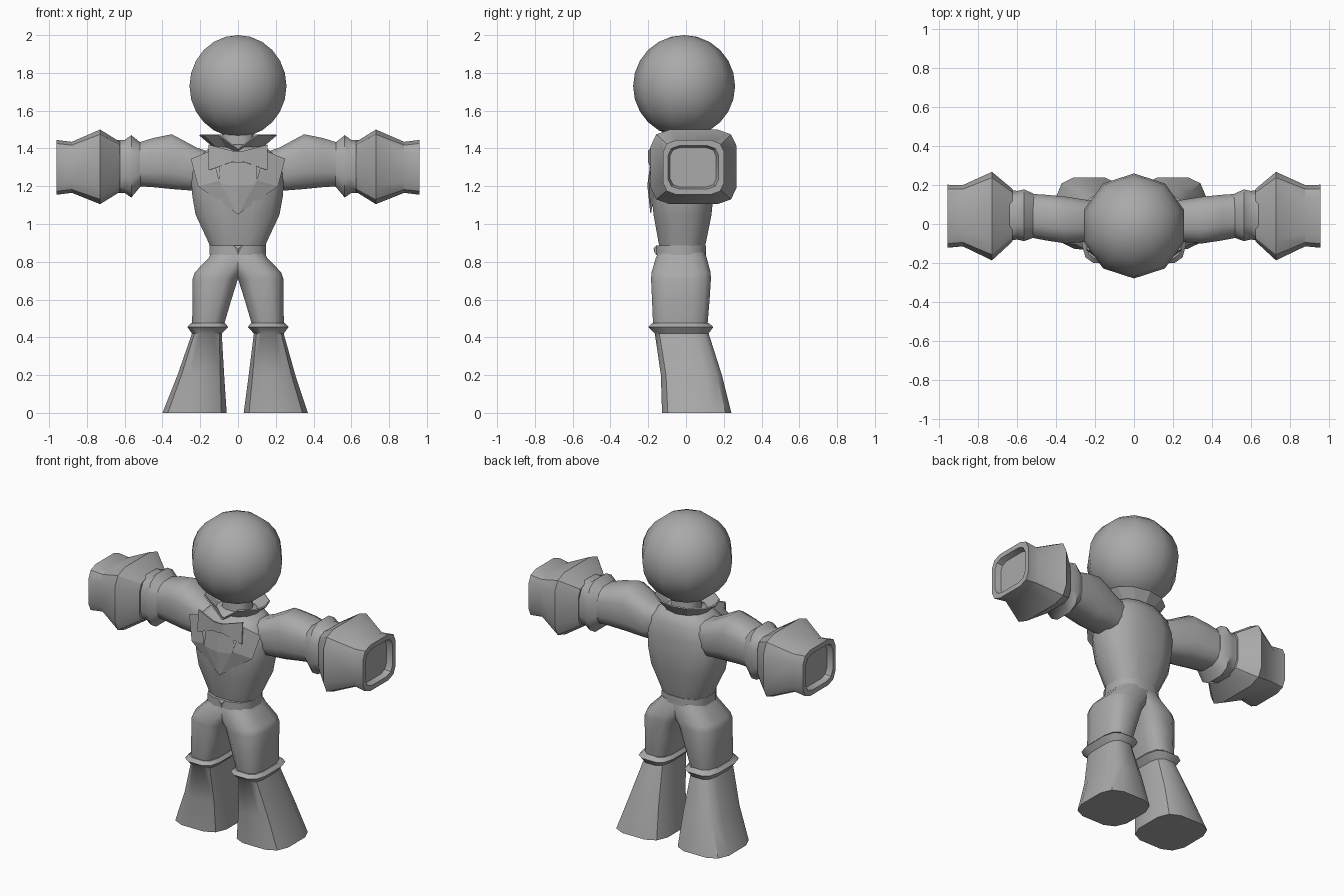
import bpy, bmesh, math

if "Cube" in bpy.data.objects:
    bpy.data.objects.remove(bpy.data.objects["Cube"])

grey = bpy.data.materials.new("plain_grey")
grey.diffuse_color = (0.4, 0.4, 0.4, 1)
grey.use_nodes = True
grey.node_tree.nodes["Principled BSDF"].inputs["Base Color"].default_value = grey.diffuse_color


def finish(name, bm, angle=38, recalc=True):
    if recalc:
        bmesh.ops.recalc_face_normals(bm, faces=bm.faces[:])
    mesh = bpy.data.meshes.new(name)
    bm.to_mesh(mesh)
    bm.free()
    ob = bpy.data.objects.new(name, mesh)
    bpy.context.collection.objects.link(ob)
    mesh.materials.append(grey)
    bpy.ops.object.select_all(action='DESELECT')
    ob.select_set(True)
    bpy.context.view_layer.objects.active = ob
    if angle:
        bpy.ops.object.shade_smooth_by_angle(angle=math.radians(angle))
    return ob


def section(power, n):
    """Unit rounded-square outline scaled to touch +-1."""
    pts = []
    for i in range(n):
        a = 2 * math.pi * (i + 0.5) / n
        pts.append([math.copysign(abs(f) ** (2 / power), f) for f in (math.cos(a), math.sin(a))])
    m = max(p[0] for p in pts)
    return [(p[0] / m, p[1] / m) for p in pts]


def loft(name, rings, axis='z', power=2.6, n=12, side=1, shift=None, angle=38):
    """Rings are (position, a0, a1, b0, b1); a, b are x, y or y, z."""
    bm = bmesh.new()
    loops = []
    for t, a0, a1, b0, b1 in rings:
        loop = []
        for u, v in section(power, n):
            a = (a0 + a1) / 2 + u * (a1 - a0) / 2
            b = (b0 + b1) / 2 + v * (b1 - b0) / 2
            co = (a * side + (shift(t) if shift else 0), b, t) if axis == 'z' else (t * side, a, b)
            loop.append(bm.verts.new(co))
        loops.append(loop)
    for lo, hi in zip(loops, loops[1:]):
        for i in range(n):
            j = (i + 1) % n
            bm.faces.new((lo[i], lo[j], hi[j], hi[i]))
    bm.faces.new(loops[0])
    bm.faces.new(loops[-1])
    return finish(name, bm, angle)


def facets(name, points, faces, mirror=False):
    """Small flat-faced piece, optionally mirrored across x, facing the front."""
    bm = bmesh.new()
    for s in ((1, -1) if mirror else (1,)):
        vs = [bm.verts.new((x * s, y, z)) for x, y, z in points]
        for f in faces:
            face = bm.faces.new([vs[i] for i in f])
            face.normal_update()
            if face.normal.y > 0:
                face.normal_flip()
    bmesh.ops.remove_doubles(bm, verts=bm.verts[:], dist=0.0005)
    return finish(name, bm, 0, False)


# Head
bm = bmesh.new()
bmesh.ops.create_uvsphere(bm, u_segments=10, v_segments=12, radius=0.27)
for v in bm.verts:
    v.co.y -= 0.01
    v.co.z += 1.73
finish("head", bm, 45)

# Torso and neck
loft("torso", [
    (0.86, -0.142, 0.142, -0.135, 0.095),
    (0.90, -0.155, 0.15, -0.145, 0.105),
    (1.05, -0.225, 0.22, -0.172, 0.135),
    (1.15, -0.242, 0.238, -0.182, 0.145),
    (1.27, -0.25, 0.245, -0.185, 0.145),
    (1.35, -0.21, 0.21, -0.165, 0.135),
    (1.405, -0.15, 0.15, -0.12, 0.11),
    (1.42, -0.085, 0.085, -0.08, 0.07),
    (1.50, -0.08, 0.08, -0.075, 0.065)], angle=50)

# Belt and buckle
loft("belt", [
    (0.835, -0.152, 0.148, -0.16, 0.105),
    (0.885, -0.152, 0.148, -0.16, 0.105)])
facets("belt_buckle", [(-0.025, -0.162, 0.885), (0.025, -0.162, 0.885), (0, -0.162, 0.835),
                       (0, -0.172, 0.868)], [(0, 1, 3), (1, 2, 3), (2, 0, 3)])

# Legs, flared boots and arms
for side, label in ((1, "right"), (-1, "left")):
    loft(label + "_thigh", [
        (0.43, 0.085, 0.235, -0.165, 0.105),
        (0.48, 0.07, 0.243, -0.175, 0.115),
        (0.60, 0.035, 0.24, -0.18, 0.125),
        (0.71, 0.0, 0.24, -0.185, 0.132),
        (0.745, -0.03, 0.228, -0.182, 0.13),
        (0.82, -0.08, 0.155, -0.16, 0.11),
        (0.85, -0.09, 0.14, -0.145, 0.10)], side=side, power=3, angle=50)
    loft(label + "_boot", [
        (0.0, 0.045, 0.385, -0.127, 0.24),
        (0.20, 0.065, 0.312, -0.133, 0.19),
        (0.42, 0.085, 0.243, -0.165, 0.12),
        (0.455, 0.052, 0.268, -0.20, 0.145),
        (0.475, 0.068, 0.248, -0.18, 0.12)],
        side=side, power=3.4, shift=lambda z: -0.015 * max(0, 1 - z / 0.45))
    loft(label + "_arm", [
        (0.12, -0.09, 0.10, 1.20, 1.37),
        (0.22, -0.09, 0.12, 1.175, 1.405),
        (0.35, -0.10, 0.14, 1.185, 1.475),
        (0.45, -0.085, 0.15, 1.195, 1.455),
        (0.53, -0.07, 0.155, 1.20, 1.43),
        (0.60, -0.07, 0.155, 1.20, 1.43)], axis='x', side=side, power=2.8, angle=50)
    loft(label + "_wrist_band", [
        (0.515, -0.07, 0.155, 1.20, 1.43),
        (0.565, -0.088, 0.178, 1.14, 1.47),
        (0.60, -0.08, 0.17, 1.165, 1.445),
        (0.65, -0.085, 0.178, 1.165, 1.445)], axis='x', side=side, power=3)
    # Open-ended gauntlet with a recessed end
    loft(label + "_gauntlet", [
        (0.625, -0.09, 0.18, 1.17, 1.435),
        (0.73, -0.187, 0.268, 1.105, 1.50),
        (0.88, -0.115, 0.20, 1.165, 1.435),
        (0.96, -0.122, 0.202, 1.155, 1.445),
        (0.96, -0.095, 0.172, 1.185, 1.415),
        (0.925, -0.085, 0.16, 1.195, 1.405)], axis='x', side=side, power=4.5, angle=32)

# Flared collar that dips to a V at the front
bm = bmesh.new()
N = 12
low, high = [], []
for i in range(N):
    a = 2 * math.pi * i / N - math.pi / 2
    c, s = math.cos(a), math.sin(a)
    low.append(bm.verts.new((0.095 * c, 0.09 * s - 0.01, 1.385)))
    z = 1.40 if i == 0 else 1.475
    high.append(bm.verts.new((0.2 * c, 0.15 * s - 0.01, z)))
for i in range(N):
    j = (i + 1) % N
    bm.faces.new((low[i], low[j], high[j], high[i]))
collar = finish("collar", bm, 0)
thick = collar.modifiers.new("thickness", 'SOLIDIFY')
thick.thickness = 0.008

# Lapels, faceted chest piece and bow tie
facets("lapels", [(0.14, -0.165, 1.39), (0.25, -0.13, 1.345), (0.212, -0.16, 1.20),
                  (0.0, -0.186, 1.05), (0.10, -0.198, 1.23)],
       [(0, 1, 4), (1, 2, 4), (2, 3, 4)], mirror=True)
facets("chest_piece", [(0, -0.188, 1.33), (0.10, -0.188, 1.32), (0.10, -0.19, 1.21),
                       (0, -0.205, 1.205), (0, -0.188, 1.05)],
       [(0, 1, 2, 3), (3, 2, 4)], mirror=True)
tie = facets("bow_tie", [(0, -0.20, 1.385), (0, -0.20, 1.325), (0.035, -0.20, 1.328),
                         (0.155, -0.185, 1.285), (0.155, -0.175, 1.42), (0.035, -0.20, 1.388)],
             [(0, 1, 2, 5), (2, 3, 4, 5)], mirror=True)
tie.modifiers.new("thickness", 'SOLIDIFY').thickness = 0.009
